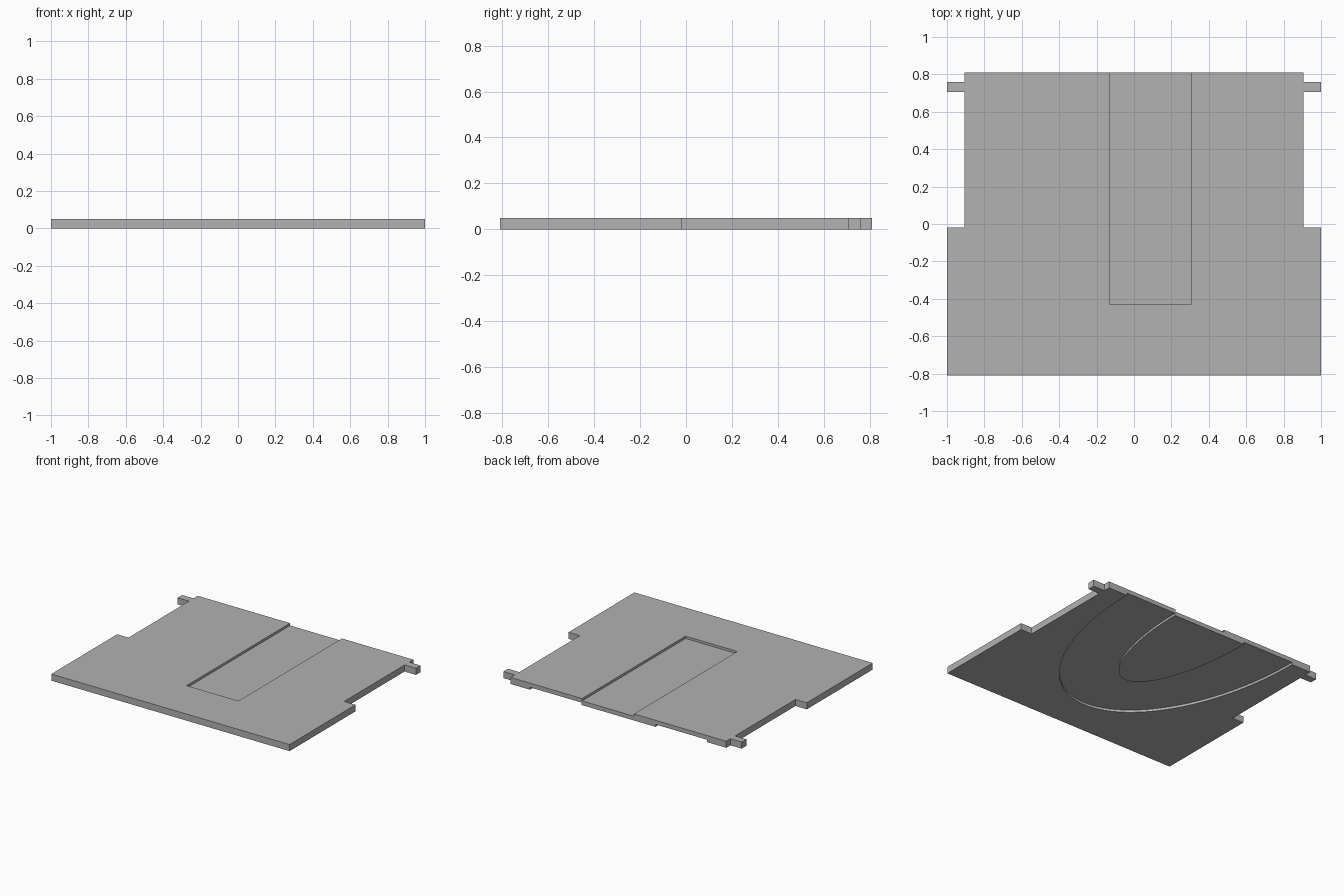
import bpy
import bmesh
import math

THICK = 0.05
BACK = 0.81
DEPTH = 0.018

cube = bpy.data.objects.get("Cube")
if cube:
    bpy.data.objects.remove(cube, do_unlink=True)

grey = bpy.data.materials.new("plain grey")
grey.use_nodes = True
grey.diffuse_color = (0.445, 0.445, 0.445, 1)
grey.node_tree.nodes["Principled BSDF"].inputs["Base Color"].default_value = grey.diffuse_color


def slab(name, outline, bottom, top):
    """Extrude a flat outline between two heights."""
    bm = bmesh.new()
    face = bm.faces.new([bm.verts.new((x, y, bottom)) for x, y in outline])
    new = bmesh.ops.extrude_face_region(bm, geom=[face])["geom"]
    verts = [v for v in new if isinstance(v, bmesh.types.BMVert)]
    bmesh.ops.translate(bm, verts=verts, vec=(0, 0, top - bottom))
    bmesh.ops.recalc_face_normals(bm, faces=bm.faces)
    mesh = bpy.data.meshes.new(name)
    bm.to_mesh(mesh)
    bm.free()
    mesh.materials.append(grey)
    obj = bpy.data.objects.new(name, mesh)
    bpy.context.collection.objects.link(obj)
    return obj


def half_ellipse(a, b, steps=64):
    """Arc from +x to -x, bulging towards the front from the back edge."""
    angles = [math.pi * i / steps for i in range(steps + 1)]
    return [(a * math.cos(t), BACK - b * math.sin(t)) for t in angles]


def cut(target, cutter):
    cutter.hide_render = True
    mod = target.modifiers.new("cut", 'BOOLEAN')
    mod.operation = 'DIFFERENCE'
    mod.solver = 'EXACT'
    mod.object = cutter
    bpy.context.view_layer.objects.active = target
    bpy.ops.object.modifier_apply(modifier=mod.name)
    bpy.data.objects.remove(cutter, do_unlink=True)


# Plate with side notches and small tabs near the back, mirrored across x
side = [(1, -BACK), (1, -0.02), (0.905, -0.02), (0.905, 0.705),
        (1, 0.705), (1, 0.76), (0.905, 0.76), (0.905, BACK)]
outline = side + [(-x, y) for x, y in reversed(side)]
plate = slab("base_plate", outline, 0, THICK)

# Rectangular slot in the top, open at the back
pocket = slab("slot_cutter", [(-0.13, -0.43), (0.305, -0.43), (0.305, 1), (-0.13, 1)],
              THICK - DEPTH, THICK + 0.1)
cut(plate, pocket)

# Curved channel in the underside, with both ends open at the back
outer = half_ellipse(0.743, 1.345)
inner = half_ellipse(0.31, 0.9)
path = ([(0.743, 1)] + outer + [(-0.743, 1), (-0.31, 1)]
        + inner[::-1] + [(0.31, 1)])
cut(plate, slab("channel_cutter", path, -0.1, DEPTH))

# Smooth the curved walls, keep the edges sharp
bpy.ops.object.select_all(action='DESELECT')
plate.select_set(True)
bpy.context.view_layer.objects.active = plate
bpy.ops.object.shade_smooth_by_angle(angle=math.radians(30))
